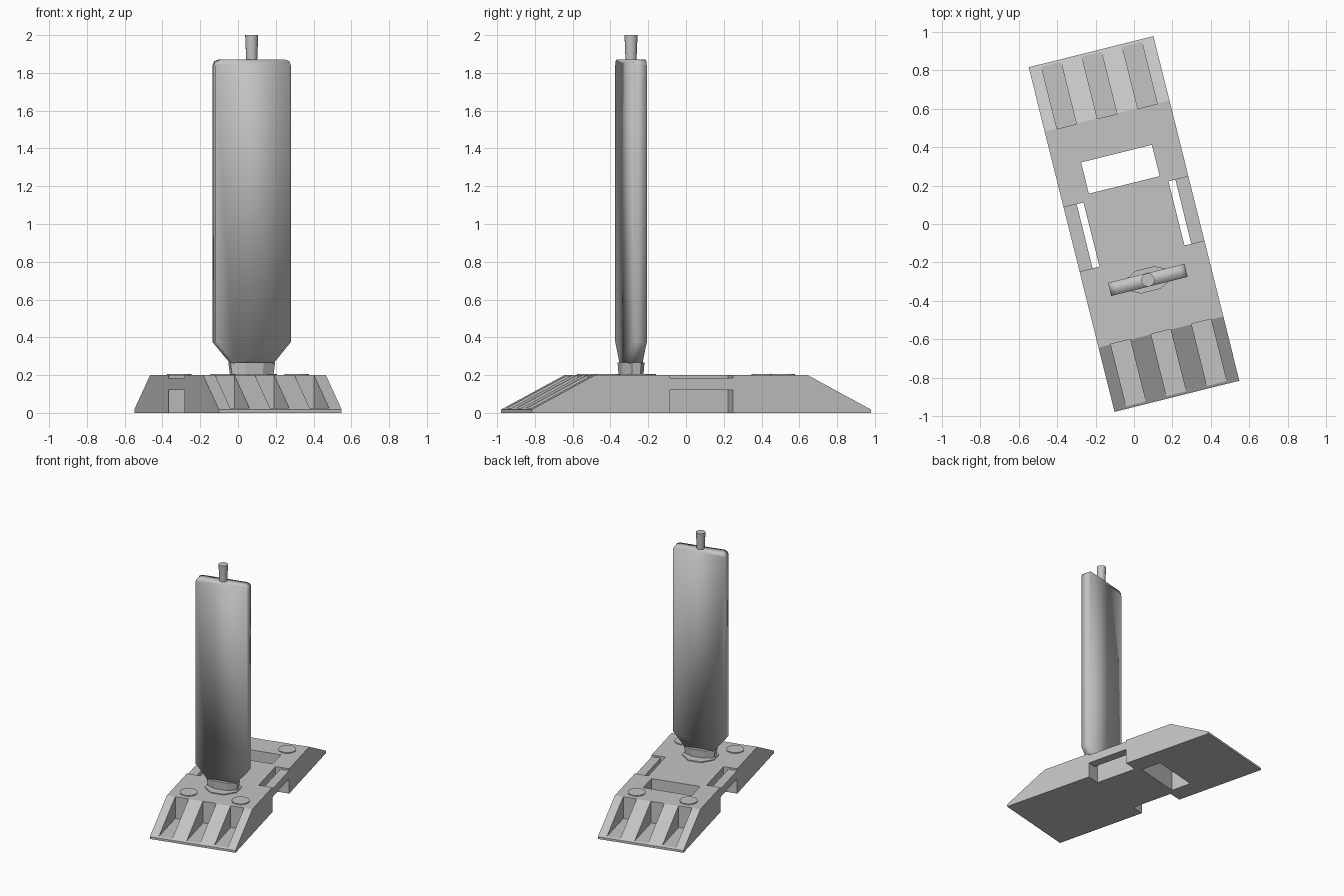
import bpy, bmesh, math
from mathutils import Matrix, Vector

cube = bpy.data.objects.get("Cube")
if cube:
    bpy.data.objects.remove(cube, do_unlink=True)

TURN = Matrix.Rotation(math.radians(14), 4, 'Z')   # whole model is turned on its base
POST_Y = -0.30

grey = bpy.data.materials.new("plain_grey")
grey.use_nodes = True
COLOR = (0.55, 0.55, 0.55, 1)
grey.diffuse_color = COLOR
for node in grey.node_tree.nodes:
    if node.type == 'BSDF_PRINCIPLED':
        node.inputs["Base Color"].default_value = COLOR


def finish(bm, name, smooth=False):
    """Turn a bmesh into a named object."""
    bmesh.ops.recalc_face_normals(bm, faces=bm.faces[:])
    bm.transform(TURN)
    mesh = bpy.data.meshes.new(name)
    bm.to_mesh(mesh)
    bm.free()
    mesh.materials.append(grey)
    for poly in mesh.polygons:
        poly.use_smooth = smooth
    obj = bpy.data.objects.new(name, mesh)
    bpy.context.collection.objects.link(obj)
    return obj


def add_prism(bm, points, offset):
    """Extrude a closed outline along an offset."""
    face = bm.faces.new([bm.verts.new(p) for p in points])
    out = bmesh.ops.extrude_face_region(bm, geom=[face])
    moved = [g for g in out["geom"] if isinstance(g, bmesh.types.BMVert)]
    bmesh.ops.translate(bm, verts=moved, vec=Vector(offset))


def add_box(bm, x, y, z):
    (x0, x1), (y0, y1) = sorted(x), sorted(y)
    add_prism(bm, [(x0, y0, z[0]), (x1, y0, z[0]), (x1, y1, z[0]), (x0, y1, z[0])],
              (0, 0, z[1] - z[0]))


def cone(name, x, y, z0, z1, r0, r1, sides, spin=0):
    bm = bmesh.new()
    place = Matrix.Translation((x, y, (z0 + z1) / 2)) @ Matrix.Rotation(spin, 4, 'Z')
    bmesh.ops.create_cone(bm, cap_ends=True, segments=sides, radius1=r0, radius2=r1,
                          depth=z1 - z0, matrix=place)
    return finish(bm, name)


# Base block: long slab with a ramp at each end
HALF = 0.335
half_side = [(0.925, 0), (0.925, 0.018), (0.58, 0.2)]
outline = half_side + [(-y, z) for y, z in reversed(half_side)]
bm = bmesh.new()
add_prism(bm, [(-HALF, y, z) for y, z in outline], (2 * HALF, 0, 0))
base = finish(bm, "base")

# Cutter: ramp grooves, window and side notches
bm = bmesh.new()
for end in (-1, 1):
    for x in (-0.217, 0, 0.217):
        add_box(bm, (x - 0.0525, x + 0.0525), (end * 0.578, end * 1.1), (0.025, 0.4))
    add_box(bm, (end * 0.228, end * 0.5), (-0.172, 0.172), (-0.1, 0.4))
add_box(bm, (-0.19, 0.19), (0.21, 0.378), (-0.1, 0.4))
cutter = finish(bm, "base_cutter")
cutter.hide_render = True
cut = base.modifiers.new("cut", 'BOOLEAN')
cut.operation = 'DIFFERENCE'
cut.solver = 'EXACT'
cut.object = cutter
bpy.context.view_layer.objects.active = base
bpy.ops.object.modifier_apply(modifier=cut.name)
bpy.data.objects.remove(cutter, do_unlink=True)

# Bars bridging the side notches, and round studs near the corners
for side, label in ((1, "left"), (-1, "right")):
    bm = bmesh.new()
    add_box(bm, (side * 0.265, side * HALF), (-0.172, 0.172), (0.12, 0.186))
    finish(bm, label + "_bar")
    for end, where in ((-1, "front"), (1, "back")):
        cone(f"{where}_{label}_stud", side * 0.203, end * 0.476, 0.195, 0.207,
             0.065, 0.065, 24)

# Octagonal seat plate under the post
cone("seat_plate", 0, POST_Y, 0.195, 0.207, 0.135, 0.135, 8, math.pi / 8)

# Collar: narrow eight-sided block, slimmer at its foot
bm = bmesh.new()
bmesh.ops.create_cone(bm, cap_ends=True, segments=8, radius1=0.122, radius2=0.132, depth=0.065,
                      matrix=Matrix.Translation((0, POST_Y, 0.2355))
                      @ Matrix.Diagonal((1, 0.5, 1, 1)) @ Matrix.Rotation(math.pi / 8, 4, 'Z'))
finish(bm, "collar")

# Flat upright blade with rounded top corners and a tapered foot
edge = [(0.11, 0.262), (0.205, 0.375), (0.205, 1.84), (0.196, 1.862), (0.175, 1.87)]
outline = edge + [(-x, z) for x, z in reversed(edge)]
bm = bmesh.new()
add_prism(bm, [(x, POST_Y - 0.035, z) for x, z in outline], (0, 0.07, 0))
finish(bm, "blade", smooth=True)

# Peg on top
peg = cone("top_peg", 0, POST_Y, 1.86, 2.0, 0.029, 0.035, 16)
for poly in peg.data.polygons:
    poly.use_smooth = len(poly.vertices) == 4
peg.select_set(True)
bpy.context.view_layer.objects.active = peg
bpy.ops.object.shade_smooth_by_angle(angle=math.radians(40))
